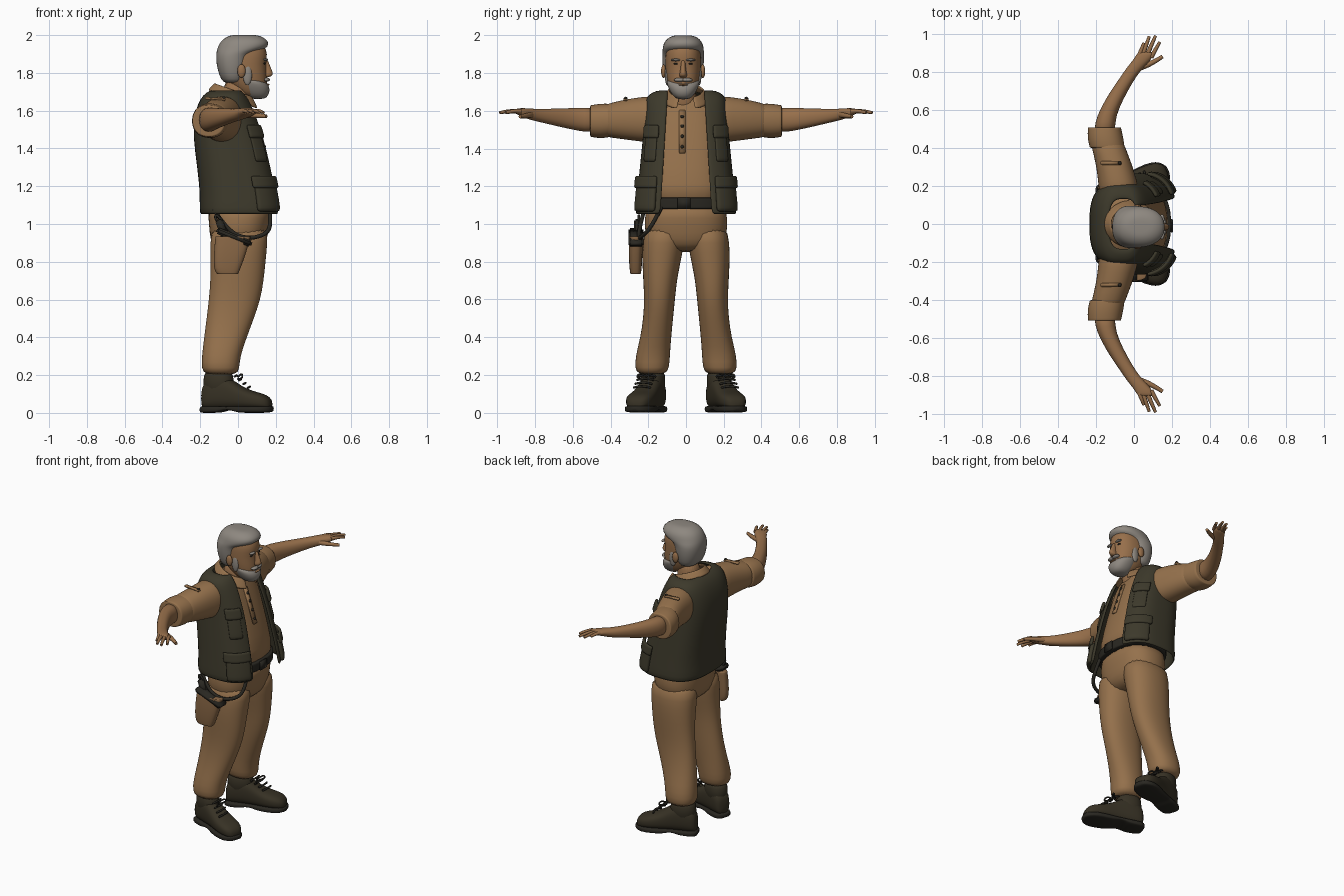
import bpy, bmesh, math
from math import sin, cos, pi

def material(name, col):
    m = bpy.data.materials.new(name)
    m.diffuse_color = (*col, 1)
    return m

TAN = material("tan cloth", (.30, .165, .072))
SKIN = material("skin", (.31, .16, .07))
OLIVE = material("dark olive cloth", (.046, .041, .024))
BOOT = material("boot leather", (.038, .031, .018))
BLACK = material("dark leather", (.022, .020, .015))
HAIR = material("grey hair", (.27, .245, .215))
HOLSTER = material("holster leather", (.25, .135, .06))

def power(v, e):
    return math.copysign(abs(v) ** e, v)

def finish(name, bm, mat, levels=1, thick=0):
    bmesh.ops.recalc_face_normals(bm, faces=bm.faces)
    me = bpy.data.meshes.new(name)
    bm.to_mesh(me)
    bm.free()
    me.materials.append(mat)
    for p in me.polygons:
        p.use_smooth = True
    ob = bpy.data.objects.new(name, me)
    bpy.context.collection.objects.link(ob)
    if thick:
        so = ob.modifiers.new("thickness", 'SOLIDIFY')
        so.thickness, so.offset = thick, 0
    if levels:
        ob.modifiers.new("smooth", 'SUBSURF').levels = levels
    return ob

def loft(name, axis, rings, mat, s=1, e=.9, n=24, hard=False):
    """Skin rings (u, a0, a1, b0, b1) stacked along an axis; s=-1 mirrors in y."""
    if hard:
        mix = lambda p, q, f: tuple(x + (y - x) * f for x, y in zip(p, q))
        def inner(r):
            u, a0, a1, b0, b1 = r
            da, db = (a1 - a0) * .06, (b1 - b0) * .06
            return (u, a0 + da, a1 - da, b0 + db, b1 - db)
        a, b, c, d = rings[0], rings[1], rings[-2], rings[-1]
        rings = [inner(a), a, mix(a, b, .1)] + rings[1:-1] + [mix(d, c, .1), d, inner(d)]
    bm = bmesh.new()
    loops = []
    for u, a0, a1, b0, b1 in rings:
        loop = []
        for i in range(n):
            t = 2 * pi * i / n
            a = (a0 + a1) / 2 + (a1 - a0) / 2 * power(cos(t), e)
            b = (b0 + b1) / 2 + (b1 - b0) / 2 * power(sin(t), e)
            x, y, z = {'x': (u, a, b), 'y': (a, u, b), 'z': (a, b, u)}[axis]
            loop.append(bm.verts.new((x, y * s, z)))
        loops.append(loop)
    for p, q in zip(loops, loops[1:]):
        for i in range(n):
            bm.faces.new((p[i], p[(i + 1) % n], q[(i + 1) % n], q[i]))
    bm.faces.new(loops[0])
    bm.faces.new(loops[-1])
    return finish(name, bm, mat)

def sheet(name, point, rows, cols, mat, thick):
    """Thickened grid of point(u, v), with u and v from 0 to 1."""
    bm = bmesh.new()
    g = [[bm.verts.new(point(i / cols, j / rows)) for i in range(cols + 1)] for j in range(rows + 1)]
    for j in range(rows):
        for i in range(cols):
            bm.faces.new((g[j][i], g[j][i + 1], g[j + 1][i + 1], g[j + 1][i]))
    return finish(name, bm, mat, 1, thick)

def ball(name, c, r, mat):
    bm = bmesh.new()
    bmesh.ops.create_uvsphere(bm, u_segments=16, v_segments=10, radius=1)
    bmesh.ops.scale(bm, vec=r, verts=bm.verts)
    bmesh.ops.translate(bm, vec=c, verts=bm.verts)
    return finish(name, bm, mat, 0)

def tube(name, pts, r, mat, s=1, end=1):
    cu = bpy.data.curves.new(name, 'CURVE')
    cu.dimensions = '3D'
    cu.bevel_depth, cu.bevel_resolution, cu.use_fill_caps = r, 2, True
    sp = cu.splines.new('NURBS')
    sp.points.add(len(pts) - 1)
    for i, (x, y, z) in enumerate(pts):
        sp.points[i].co = (x, y * s, z, 1)
        sp.points[i].radius = 1 + (end - 1) * i / (len(pts) - 1)
    sp.order_u, sp.use_endpoint_u, sp.resolution_u = 3, True, 5
    cu.materials.append(mat)
    ob = bpy.data.objects.new(name, cu)
    bpy.context.collection.objects.link(ob)
    bpy.ops.object.select_all(action='DESELECT')
    ob.select_set(True)
    bpy.context.view_layer.objects.active = ob
    bpy.ops.object.convert(target='MESH')

def box(name, c, size, mat, rot=(0, 0, 0)):
    bm = bmesh.new()
    bmesh.ops.create_cube(bm, size=1)
    bmesh.ops.scale(bm, vec=size, verts=bm.verts)
    bmesh.ops.bevel(bm, geom=list(bm.edges), offset=min(size) * .25, segments=2, affect='EDGES')
    ob = finish(name, bm, mat, 0)
    ob.location, ob.rotation_euler = c, rot

# Trousers, shirt and belt
loft("trouser_hips", 'z', [(.85, -.10, .10, -.10, .10), (.89, -.14, .145, -.19, .19), (.95, -.152, .162, -.222, .222),
     (1.03, -.157, .175, -.22, .22), (1.12, -.165, .185, -.215, .215)], TAN, e=.85)
loft("shirt_body", 'z', [(1.08, -.17, .187, -.22, .22), (1.2, -.175, .182, -.22, .22), (1.4, -.2, .135, -.2, .2),
     (1.55, -.2, .088, -.195, .195), (1.64, -.17, .055, -.17, .17), (1.69, -.11, .03, -.1, .1)], TAN, e=.8)
loft("belt", 'z', [(1.08, -.17, .197, -.225, .225), (1.14, -.17, .197, -.225, .225)], BLACK, e=.85, hard=True)
box("belt_buckle", (.198, -.01, 1.11), (.012, .07, .06), BLACK)
box("shirt_placket", (.105, -.02, 1.49), (.014, .035, .24), TAN, (0, -.32, 0))
for z in (1.41, 1.465, 1.52, 1.57):
    ball("shirt_button", (.143 - (z - 1.4) * .325, -.02, z), (.008, .009, .009), BLACK)

# Open vest with pockets laid on its surface
VEST = [(1.05, -.195, .225, .262), (1.12, -.195, .216, .255), (1.2, -.195, .2, .247), (1.4, -.222, .155, .227), (1.5, -.23, .125, .217),
        (1.6, -.218, .085, .213), (1.66, -.192, .055, .208), (1.69, -.165, .03, .185), (1.705, -.13, .02, .13)]

def vest_at(t, z, off=0, e=.7):
    for p, q in zip(VEST, VEST[1:]):
        if z <= q[0]:
            break
    f = (z - p[0]) / (q[0] - p[0])
    x0, x1, ry = (p[k] + (q[k] - p[k]) * f for k in (1, 2, 3))
    return ((x0 + x1) / 2 + ((x1 - x0) / 2 + off) * power(cos(t), e), (ry + off) * power(sin(t), e), z)

def vest_point(u, v):
    z, _, _, ry = VEST[round(v * (len(VEST) - 1))]
    edge = .135 - .06 * (z - 1.05)
    t0 = math.asin((edge / ry) ** (1 / .7))
    return vest_at(t0 + u * (2 * pi - 2 * t0), z)

sheet("vest", vest_point, len(VEST) - 1, 40, OLIVE, .016)

def pocket(name, s, t0, t1, z0, z1, off, thick):
    sheet(name, lambda u, v: vest_at(s * (t0 + (t1 - t0) * u), z0 + (z1 - z0) * v, off), 4, 8, OLIVE, thick)

for s in (1, -1):
    pocket("lower_pocket", s, .5, 1.3, 1.065, 1.215, .014, .028)
    pocket("lower_pocket_flap", s, .46, 1.36, 1.19, 1.255, .026, .02)
    pocket("chest_pocket", s, .6, 1.1, 1.33, 1.48, .008, .014)
    pocket("chest_pocket_flap", s, .52, 1.15, 1.455, 1.525, .017, .02)

# Shirt collar, open at the front
def collar_point(u, v):
    t = .4 + u * (2 * pi - .8)
    return (-.02 + (.10 + .035 * v) * cos(t), (.088 + .035 * v) * sin(t),
            1.708 - .052 * v - (.036 + .014 * v) * cos(t))
sheet("shirt_collar", collar_point, 3, 24, TAN, .012)

for s in (1, -1):
    # Trouser legs
    loft("trouser_leg", 'z', [(1.0, -.145, .16, .01, .215), (.9, -.147, .157, .008, .232), (.8, -.147, .147, .028, .233),
         (.7, -.147, .137, .048, .227), (.6, -.155, .12, .058, .222), (.5, -.167, .085, .068, .227), (.4, -.18, .047, .078, .242),
         (.3, -.192, .012, .085, .268), (.235, -.195, .008, .088, .272), (.2, -.175, -.005, .11, .255)], TAN, s)
    # Boots, turned outwards
    foot = loft("boot_foot", 'x', [(-.088, -.035, .035, .025, .12), (-.07, -.055, .055, .02, .17), (0, -.062, .062, .02, .205),
         (.06, -.062, .062, .02, .19), (.12, -.065, .065, .02, .145), (.18, -.073, .073, .02, .118), (.24, -.072, .072, .02, .105),
         (.28, -.055, .055, .02, .088), (.297, -.03, .03, .025, .06)], BOOT, e=.75)
    sole = loft("boot_sole", 'x', [(-.097, -.04, .04, 0, .034), (-.07, -.064, .064, 0, .036), (.02, -.064, .064, 0, .036),
         (.04, -.062, .062, .014, .036), (.09, -.064, .064, .014, .036), (.12, -.07, .07, 0, .036), (.2, -.081, .081, 0, .036),
         (.26, -.074, .074, 0, .036), (.29, -.05, .05, .004, .036), (.306, -.025, .025, .008, .036)], BLACK, e=.5)
    shaft = loft("boot_shaft", 'z', [(.08, -.08, .085, -.06, .06), (.16, -.08, .085, -.062, .062), (.235, -.078, .08, -.066, .066)], BOOT)
    for ob in (foot, sole, shaft):
        ob.location = (-.105, s * .175, 0)
        ob.rotation_euler.z = s * .33
    # Boot laces and bow
    for k in range(4):
        x, z = .002 + .023 * k, .2 - .02 * k
        y = .207 + .009 * k
        tube("boot_lace", [(x - .02, y - .045, z - .008), (x + .004, y, z + .006), (x - .02, y + .045, z - .008)], .006, BLACK, s)
    for d in (-1, 1):
        tube("lace_bow", [(.0, .21, .19), (.02, .21 + d * .03, .215), (.025, .21 + d * .06, .18), (.0, .21, .18)], .005, BLACK, s)
    # Sleeves with rolled cuffs and a shoulder tab
    loft("shirt_sleeve", 'y', [(.13, -.18, .02, 1.45, 1.67), (.2, -.187, .025, 1.432, 1.678), (.25, -.192, .008, 1.438, 1.672),
         (.32, -.202, -.012, 1.447, 1.662), (.4, -.222, -.045, 1.458, 1.642), (.45, -.23, -.06, 1.465, 1.63)], TAN, s)
    loft("rolled_cuff", 'y', [(.40, -.232, -.048, 1.462, 1.638), (.45, -.246, -.055, 1.452, 1.64), (.508, -.242, -.068, 1.462, 1.63)], TAN, s, hard=True)
    box("sleeve_tab", (-.12, s * .32, 1.662), (.11, .022, .014), TAN, (0, .06, 0))
    ball("tab_button", (-.075, s * .32, 1.668), (.009, .009, .007), BLACK)
    # Forearm and hand
    loft("forearm_and_palm", 'y', [(.46, -.215, -.1, 1.485, 1.615), (.54, -.203, -.098, 1.488, 1.618), (.6, -.18, -.083, 1.5, 1.615),
         (.7, -.123, -.033, 1.522, 1.612), (.78, -.065, .015, 1.542, 1.61), (.82, -.04, .05, 1.55, 1.612),
         (.86, -.005, .088, 1.565, 1.615), (.89, .012, .104, 1.578, 1.614), (.905, .025, .1, 1.585, 1.61)], SKIN, s)
    for x0, y0, x1, y1 in ((.025, .88, .052, .95), (.047, .89, .08, .985), (.07, .89, .113, .988), (.09, .875, .135, .955)):
        tube("finger", [(x0, y0, 1.597), ((x0 + x1) / 2, (y0 + y1) / 2, 1.602), (x1, y1, 1.59)], .0125, SKIN, s, .65)
    tube("thumb", [(.02, .82, 1.58), (.085, .835, 1.575), (.15, .88, 1.57)], .018, SKIN, s, .55)

# Head
HY = -.015
def head_loft(name, rings, mat, e=.9):
    return loft(name, 'z', [(z, x0, x1, HY - r, HY + r) for z, x0, x1, r in rings], mat, e=e)
head_loft("neck", [(1.58, -.08, .06, .08), (1.66, -.085, .055, .068), (1.78, -.075, .075, .066)], SKIN)
head_loft("face", [(1.67, .03, .13, .04), (1.7, -.01, .15, .066), (1.75, -.06, .155, .084), (1.8, -.085, .152, .093),
          (1.85, -.09, .149, .095), (1.9, -.09, .158, .095), (1.95, -.07, .14, .085), (1.98, -.03, .1, .05)], SKIN)
head_loft("hair", [(1.745, -.065, .02, .07), (1.76, -.09, .04, .092), (1.82, -.11, .052, .108), (1.87, -.117, .062, .112), (1.905, -.115, .075, .112),
          (1.925, -.112, .15, .11), (1.955, -.1, .167, .106), (1.98, -.08, .15, .09), (1.998, -.045, .115, .06), (2.001, -.02, .08, .03)], HAIR)
head_loft("beard", [(1.66, .07, .14, .03), (1.68, .04, .162, .056), (1.71, .015, .17, .074), (1.74, .01, .162, .086),
          (1.758, .015, .135, .088), (1.765, .02, .1, .08)], HAIR)
head_loft("nose", [(1.775, .12, .163, .016), (1.788, .12, .186, .022), (1.805, .12, .184, .017), (1.84, .12, .168, .012), (1.872, .12, .158, .012)], SKIN)
ball("mouth", (.158, HY, 1.738), (.01, .026, .005), SKIN)
for s in (1, -1):
    ball("moustache", (.15, HY + s * .02, 1.764), (.019, .03, .011), HAIR)
    ball("sideburn", (.05, HY + s * .085, 1.79), (.024, .012, .055), HAIR)
    ball("ear", (.018, HY + s * .104, 1.81), (.022, .013, .036), SKIN)
    ball("eyebrow", (.147, HY + s * .04, 1.87), (.013, .026, .007), HAIR)
    ball("eye", (.138, HY + s * .036, 1.85), (.009, .014, .006), BLACK)

# Holster with sidearm and strap on the right hip
loft("holster", 'z', [(.735, -.11, .0, -.295, -.24), (.76, -.13, .012, -.3, -.235), (.85, -.128, .045, -.305, -.23), (.935, -.12, .068, -.3, -.225)], HOLSTER, e=.7, hard=True)
box("holster_band", (-.02, -.265, .93), (.2, .08, .035), BLACK, (0, .38, 0))
box("sidearm_grip", (-.085, -.26, .975), (.04, .03, .1), BLACK, (0, -.35, 0))
tube("hip_strap", [(.165, -.13, 1.09), (.178, -.18, .99), (.14, -.225, .94), (.04, -.25, .92), (-.06, -.25, .97), (-.13, -.22, 1.08)], .011, BLACK)
tube("grip_loop", [(-.1, -.25, 1.0), (-.13, -.25, 1.04), (-.1, -.25, 1.05), (-.06, -.25, .96)], .007, BLACK)
